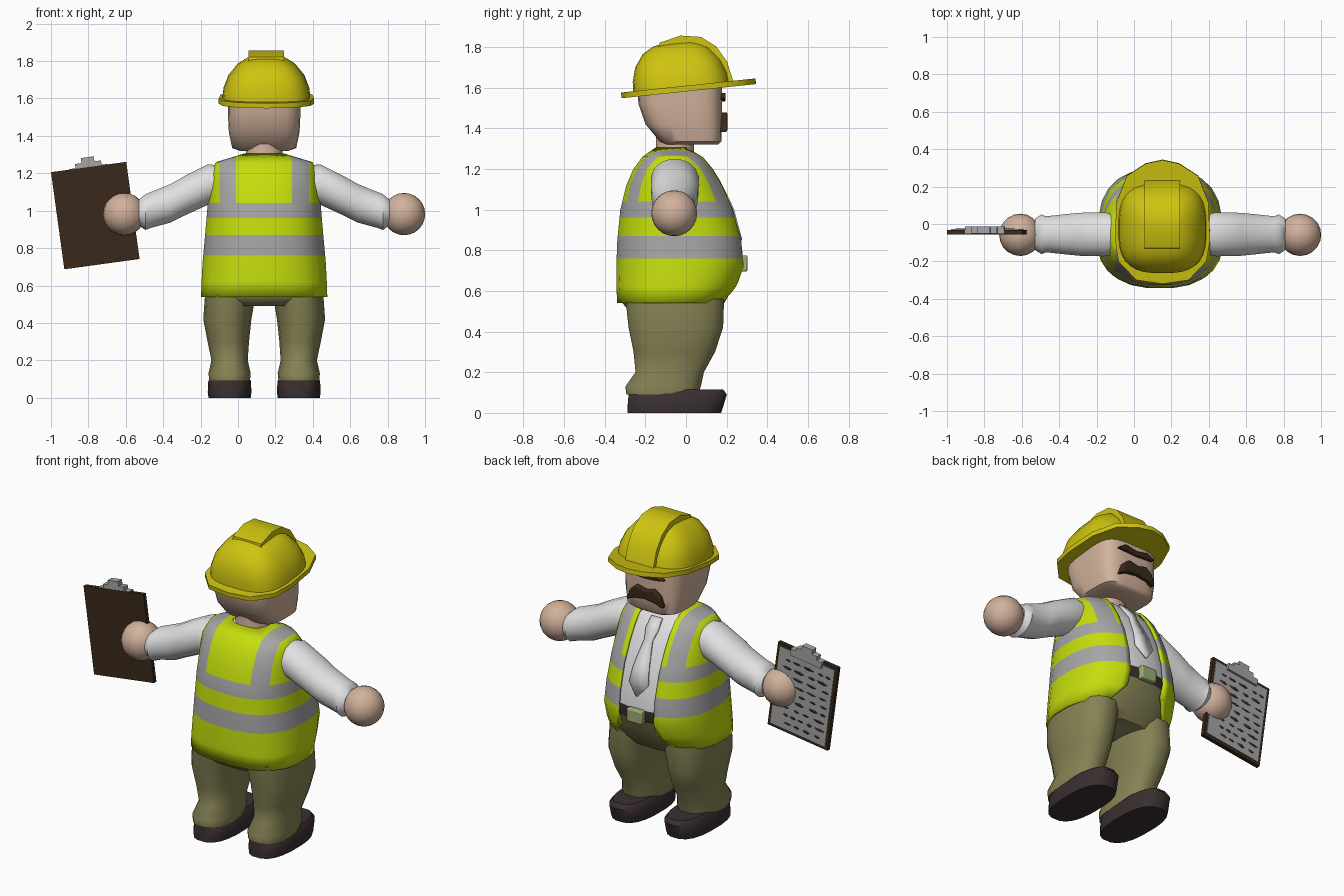
import bpy, bmesh, math, random
from mathutils import Matrix, Vector

cube = bpy.data.objects.get("Cube")
if cube:
    bpy.data.objects.remove(cube)
random.seed(4)
CX = 0.14  # body centre line


def material(name, r, g, b):
    m = bpy.data.materials.new(name)
    m.use_nodes = True
    m.diffuse_color = (r, g, b, 1)
    bsdf = m.node_tree.nodes["Principled BSDF"]
    bsdf.inputs["Base Color"].default_value = (r, g, b, 1)
    bsdf.inputs["Roughness"].default_value = 0.8
    return m


helmet_yellow = material("helmet yellow", 0.62, 0.55, 0.005)
lime = material("vest lime", 0.56, 0.73, 0.004)
grey = material("reflective grey", 0.38, 0.38, 0.38)
white = material("shirt white", 0.75, 0.75, 0.76)
skin = material("skin", 0.64, 0.44, 0.33)
khaki = material("khaki", 0.24, 0.225, 0.09)
dark = material("dark leather", 0.042, 0.028, 0.03)
brown = material("dark brown", 0.042, 0.022, 0.01)
buckle_green = material("buckle", 0.34, 0.42, 0.18)


def finish(name, bm, mats, angle=40, matrix=None):
    bmesh.ops.recalc_face_normals(bm, faces=bm.faces)
    me = bpy.data.meshes.new(name)
    bm.to_mesh(me)
    bm.free()
    ob = bpy.data.objects.new(name, me)
    bpy.context.collection.objects.link(ob)
    for m in mats:
        me.materials.append(m)
    if matrix:
        ob.matrix_world = matrix
    bpy.ops.object.select_all(action="DESELECT")
    ob.select_set(True)
    bpy.context.view_layer.objects.active = ob
    bpy.ops.object.shade_smooth_by_angle(angle=math.radians(angle))
    return ob


def loft(secs, n=24, e=2.5, caps=True, put=lambda u, v, s: (CX + u, v, s)):
    """Superellipse rings from (station, half width, low, high)."""
    bm = bmesh.new()
    rings = []
    for s, r, lo, hi in secs:
        ring = []
        for i in range(n):
            a = math.tau * (i + 0.5) / n
            c, d = math.cos(a), math.sin(a)
            u = math.copysign(abs(c) ** (2 / e), c) * r
            v = math.copysign(abs(d) ** (2 / e), d) * (hi - lo) / 2 + (hi + lo) / 2
            ring.append(bm.verts.new(put(u, v, s)))
        rings.append(ring)
    for a, b in zip(rings, rings[1:]):
        for i in range(n):
            j = (i + 1) % n
            bm.faces.new((a[i], a[j], b[j], b[i]))
    if caps:
        bm.faces.new(rings[0])
        bm.faces.new(rings[-1])
    return bm


def cut(bm, co, no, rule=lambda c: True):
    faces = [f for f in bm.faces if rule(f.calc_center_median())]
    geom = faces + list({e for f in faces for e in f.edges}) + list({v for f in faces for v in f.verts})
    bmesh.ops.bisect_plane(bm, geom=geom, plane_co=co, plane_no=no)


def prism(name, pts, z0, z1, mat, matrix, mirror=False, bevel=0.0):
    """Flat outline in local xy, given thickness along local z."""
    if mirror:
        pts = pts + [(-x, y) for x, y in reversed(pts) if x > 0]
    bm = bmesh.new()
    low = [bm.verts.new((x, y, z0)) for x, y in pts]
    high = [bm.verts.new((x, y, z1)) for x, y in pts]
    bm.faces.new(low)
    bm.faces.new(high)
    for i in range(len(pts)):
        j = (i + 1) % len(pts)
        bm.faces.new((low[i], low[j], high[j], high[i]))
    ob = finish(name, bm, [mat], 40, matrix)
    if bevel:
        mod = ob.modifiers.new("bevel", "BEVEL")
        mod.width, mod.segments = bevel, 2
    return ob


def rect(w, h):
    return [(-w, -h), (w, -h), (w, h), (-w, h)]


# Vest: cut along the stripe edges and opened down the +y side
body = [(0.54, 0.34, -0.34, 0.21), (0.62, 0.337, -0.345, 0.26), (0.72, 0.332, -0.345, 0.297),
        (0.85, 0.32, -0.34, 0.285), (1.0, 0.307, -0.325, 0.245), (1.12, 0.297, -0.295, 0.19),
        (1.2, 0.287, -0.26, 0.14), (1.26, 0.26, -0.215, 0.09), (1.305, 0.11, -0.15, 0.03)]
bm = loft(body, caps=False)
OPEN, SLANT = 0.12, 0.64
for z in (SLANT, 0.76, 0.87, 0.96, 1.04):
    cut(bm, (0, 0, z), (0, 0, 1))
for side in (-1, 1):
    cut(bm, (CX + side * OPEN, 0, 0), (1, 0, 0), lambda c: c.y > 0 and c.z > SLANT)
    cut(bm, (CX + side * OPEN, 0, SLANT), (side, 0, 0.8), lambda c: c.y > 0 and c.z < SLANT)
    for x in (0.15, 0.24):
        cut(bm, (CX + side * x, 0, 0), (1, 0, 0), lambda c: c.z > 1.04)
gap = []
for f in bm.faces:
    c = f.calc_center_median()
    dx = abs(c.x - CX)
    band = 0.76 < c.z < 0.87 or 0.96 < c.z < 1.04
    f.material_index = int(band or (c.z > 1.04 and 0.15 < dx < 0.24))
    if c.y > 0 and dx < OPEN + max(0, SLANT - c.z) * 0.8:
        gap.append(f)
bmesh.ops.delete(bm, geom=gap, context="FACES")
vest = finish("vest", bm, [lime, grey], 50)
mod = vest.modifiers.new("thickness", "SOLIDIFY")
mod.thickness, mod.offset = 0.014, -1

# Shirt, belt and trouser seat in one lofted torso
inner = [(z, r - 0.024, lo + 0.024, hi - 0.024) for z, r, lo, hi in body]
inner[0] = (0.54, 0.315, -0.315, 0.19)
bm = loft([(0.49, 0.27, -0.27, 0.15)] + inner)
BELT = (0.70, 0.77)
for z in BELT:
    cut(bm, (0, 0, z), (0, 0, 1))
for f in bm.faces:
    z = f.calc_center_median().z
    f.material_index = 0 if z > BELT[1] else 1 if z > BELT[0] else 2
finish("shirt_and_trouser_top", bm, [white, dark, khaki], 50)

UP = Matrix.Rotation(math.radians(90), 4, "X")  # outline stands upright


def at(x, y, z):
    return Matrix.Translation((x, y, z))


prism("belt_buckle", rect(0.052, 0.04), -0.02, 0.02, buckle_green, at(CX, 0.282, 0.735) @ UP, bevel=0.008)

# Tie follows the curve of the shirt


def belly(z):
    for a, b in zip(body, body[1:]):
        if a[0] <= z <= b[0]:
            return a[3] + (b[3] - a[3]) * (z - a[0]) / (b[0] - a[0])


bm = bmesh.new()
rows = []
for z, w in [(1.26, 0.035), (1.2, 0.04), (1.15, 0.026), (1.05, 0.044), (1.0, 0.052), (0.92, 0.062), (0.85, 0.004)]:
    rows.append([bm.verts.new((CX + s * w, belly(z) - 0.008, z)) for s in (-1, 1)])
for a, b in zip(rows, rows[1:]):
    bm.faces.new((a[0], a[1], b[1], b[0]))
tie = finish("tie", bm, [white])
tie.modifiers.new("thickness", "SOLIDIFY").thickness = 0.012

# Neck and head
finish("neck", loft([(1.24, 0.11, -0.16, 0.04), (1.3, 0.1, -0.15, 0.04), (1.36, 0.1, -0.15, 0.04)], 16, 2), [skin])
finish("head", loft([(1.32, 0.13, -0.1, 0.16), (1.335, 0.172, -0.13, 0.174), (1.42, 0.19, -0.2, 0.178),
                     (1.52, 0.195, -0.235, 0.178), (1.62, 0.195, -0.24, 0.178)], 24, 4), [skin], 50)
prism("moustache", [(0, 0.03), (0.06, 0.045), (0.1, 0.01), (0.12, -0.055), (0.07, -0.035), (0, -0.025)],
      -0.022, 0.022, brown, at(CX, 0.182, 1.435) @ UP, True, 0.008)
prism("eyebrows", [(0, 0.01), (0.08, 0.025), (0.125, -0.005), (0.08, -0.012), (0, -0.018)],
      -0.015, 0.015, brown, at(CX, 0.18, 1.55) @ UP, True, 0.005)

# Hard hat, tipped up over the face
tilt = at(CX + 0.012, 0, 1.595) @ Matrix.Rotation(math.radians(6), 4, "X")
dome = loft([(0, 0.236, -0.262, 0.218), (0.06, 0.23, -0.258, 0.212), (0.13, 0.203, -0.238, 0.185),
             (0.19, 0.155, -0.195, 0.14), (0.222, 0.105, -0.14, 0.09), (0.235, 0.05, -0.08, 0.04)],
            32, 3, put=lambda u, v, s: (u, v, s))
finish("helmet_dome", dome, [helmet_yellow], 50, tilt)
prism("helmet_brim", [(0, 0.345), (0.09, 0.325), (0.19, 0.26), (0.245, 0.12), (0.255, -0.08), (0.235, -0.2),
                      (0.14, -0.3), (0, -0.32)], -0.014, 0.014, helmet_yellow, tilt, True)
side_on = Matrix.Rotation(math.radians(90), 4, "Z") @ UP
prism("helmet_ridge", [(-0.115, 0.2), (-0.105, 0.238), (0, 0.262), (0.1, 0.245), (0.17, 0.19), (0.215, 0.11),
                       (0.235, 0.01), (0.15, 0.01), (0, 0.15)], -0.095, 0.095, helmet_yellow, tilt @ side_on)

# Arms, hands, legs and shoes
for side, tag in ((1, "left"), (-1, "right")):
    sleeve = [(0.2, 0.1, 1.05, 1.24), (0.3, 0.12, 1.03, 1.25), (0.43, 0.117, 0.97, 1.185), (0.5, 0.11, 0.935, 1.145),
              (0.61, 0.098, 0.905, 1.1), (0.635, 0.108, 0.895, 1.09), (0.67, 0.085, 0.92, 1.06)]
    finish(tag + "_sleeve", loft(sleeve, 16, 2.1, put=lambda u, v, s: (CX + side * s, u - 0.055, v)), [white], 50)

    bm = bmesh.new()
    bmesh.ops.create_uvsphere(bm, u_segments=20, v_segments=12, radius=0.113,
                              matrix=at(CX + side * 0.748, -0.058, 0.982))
    finish(tag + "_hand", bm, [skin])

    # (height, half width, back, front, offset from centre line)
    leg = [(0.09, 0.11, -0.295, 0.06, 0.185), (0.13, 0.114, -0.3, 0.075, 0.185), (0.2, 0.098, -0.25, 0.09, 0.185),
           (0.3, 0.112, -0.26, 0.145, 0.192), (0.42, 0.13, -0.285, 0.185, 0.197), (0.56, 0.137, -0.3, 0.19, 0.18)]
    shift = {s[0]: s[4] for s in leg}
    finish(tag + "_trouser_leg", loft([s[:4] for s in leg], 20, 2.4,
           put=lambda u, v, s: (CX + side * shift[s] + u, v, s)), [khaki], 50)
    shoe = [(0, 0.114, -0.29, 0.175), (0.03, 0.118, -0.29, 0.185), (0.09, 0.115, -0.285, 0.203),
            (0.115, 0.095, -0.25, 0.185)]
    finish(tag + "_shoe", loft(shoe, 20, 2.6, put=lambda u, v, s: (CX + side * 0.185 + u, v, s)), [dark], 45)

# Clipboard with paper, written lines and a stepped clip
board = at(-0.763, -0.043, 0.974) @ UP @ Matrix.Rotation(math.radians(7.8), 4, "Z")
prism("clipboard", rect(0.203, 0.262), -0.012, 0.012, brown, board)
prism("paper", rect(0.185, 0.243), -0.016, -0.01, grey, board)
prism("clip", [(0.105, 0.225), (0.105, 0.265), (0.07, 0.265), (0.07, 0.288), (0.035, 0.288), (0.035, 0.315)],
      -0.03, 0.008, grey, board, True)
bm = bmesh.new()
for row in range(9):
    y = 0.18 - row * 0.048
    x = -0.175 + random.uniform(0, 0.03)
    while x < 0.12:
        w, h = random.uniform(0.03, 0.075), random.uniform(0.005, 0.009)
        w = min(w, 0.175 - x)
        outline = [(x, y), (x + w * 0.3, y - h), (x + w * 0.8, y - h * 0.6), (x + w, y + h * 0.5), (x + w * 0.4, y + h)]
        bm.faces.new([bm.verts.new((px, py, -0.0175)) for px, py in outline])
        x += w + random.uniform(0.012, 0.035)
lines = finish("written_lines", bm, [dark], 40, board)
lines.modifiers.new("thickness", "SOLIDIFY").thickness = 0.001
